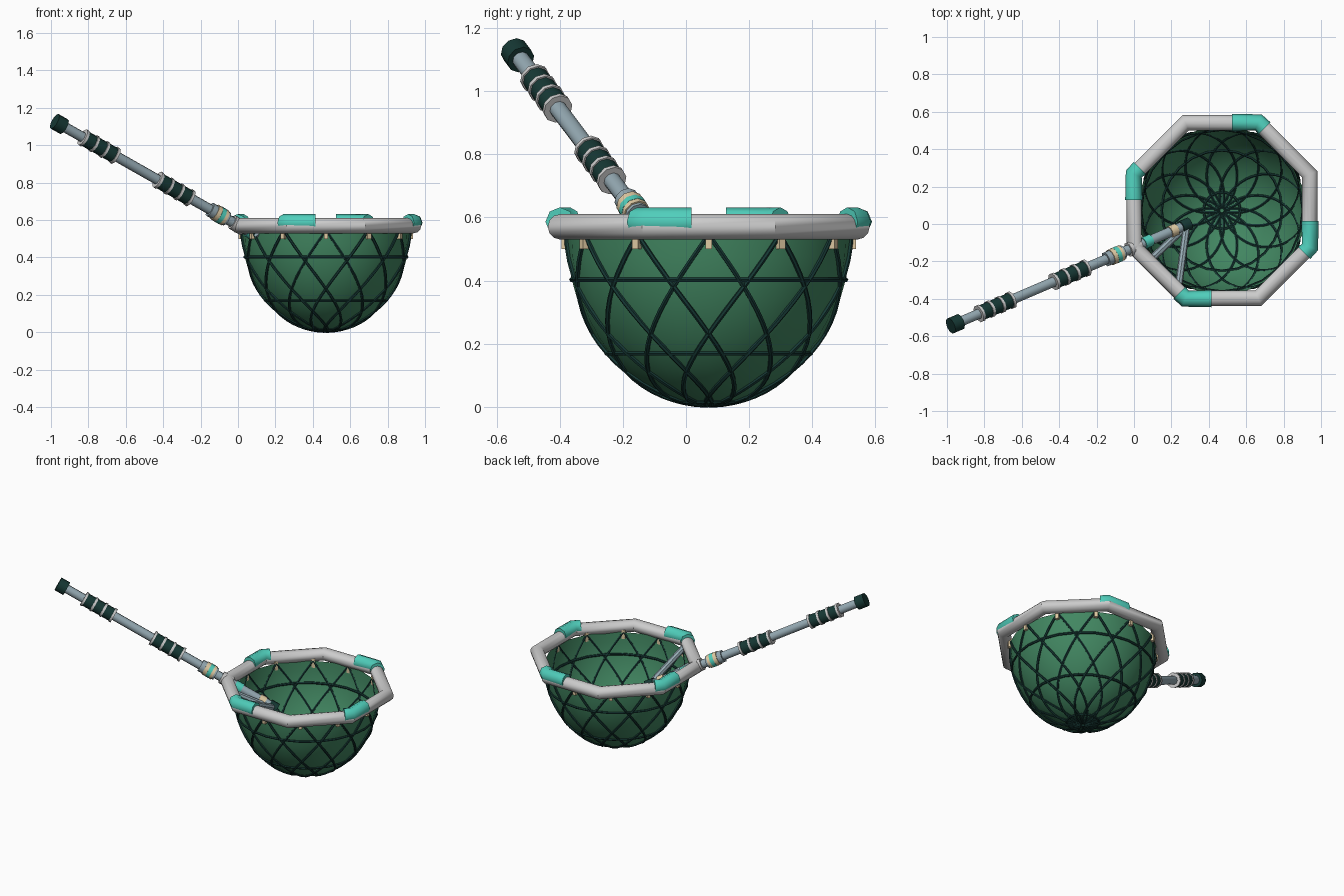
import bpy, bmesh
from math import sin, cos, pi, radians
from mathutils import Vector

if "Cube" in bpy.data.objects:
    bpy.data.objects.remove(bpy.data.objects["Cube"])

CX, CY, RIM_Z = 0.47, 0.072, 0.57
NET_TOP, NET_R, NET_H = 0.545, 0.45, 0.54


def material(name, rgb):
    m = bpy.data.materials.new(name)
    m.diffuse_color = (*rgb, 1)
    m.use_nodes = True
    m.node_tree.nodes["Principled BSDF"].inputs["Base Color"].default_value = m.diffuse_color
    return m


GREEN = material("net_green", (0.054, 0.24, 0.12))
DARK = material("dark_green", (0.008, 0.04, 0.035))
TEAL = material("teal", (0.08, 0.62, 0.5))
BEIGE = material("beige", (0.75, 0.6, 0.37))
STEEL = material("steel_blue", (0.3, 0.4, 0.45))


def finish(ob, name, mat=None, angle=None):
    ob.name = name
    if mat:
        ob.data.materials.clear()
        ob.data.materials.append(mat)
    bpy.ops.object.select_all(action='DESELECT')
    ob.select_set(True)
    bpy.context.view_layer.objects.active = ob
    if ob.type == 'CURVE':
        bpy.ops.object.convert(target='MESH')
        ob = bpy.context.object
    if angle:
        bpy.ops.object.shade_smooth_by_angle(angle=radians(angle))
    return ob


def rod(name, a, b, r, mat=None, sides=10):
    a, b = Vector(a), Vector(b)
    d = b - a
    bpy.ops.mesh.primitive_cylinder_add(vertices=sides, radius=r, depth=d.length, location=(a + b) / 2)
    ob = bpy.context.object
    ob.rotation_euler = d.to_track_quat('Z', 'Y').to_euler()
    return finish(ob, name, mat, 40)


def tubes(name, paths, r, mat, cyclic=False, res=1):
    cu = bpy.data.curves.new(name, 'CURVE')
    cu.dimensions = '3D'
    cu.bevel_depth, cu.bevel_resolution, cu.use_fill_caps = r, res, True
    for pts in paths:
        s = cu.splines.new('POLY')
        s.points.add(len(pts) - 1)
        for p, q in zip(s.points, pts):
            p.co = (*q, 1)
        s.use_cyclic_u = cyclic
    ob = bpy.data.objects.new(name, cu)
    bpy.context.collection.objects.link(ob)
    return finish(ob, name, mat, 50)


def polar(r, a, z):
    return Vector((CX + r * cos(a), CY + r * sin(a), z))


def on_net(u, a, out=0.0):
    # u runs from 0 at the rim to 1 at the bottom
    t = u * pi / 2
    return polar((NET_R + out) * cos(t), a, NET_TOP - (NET_H + out) * sin(t))


# octagonal rim
bpy.ops.mesh.primitive_torus_add(location=(CX, CY, RIM_Z), rotation=(0, 0, pi / 8),
                                 major_segments=8, minor_segments=12,
                                 major_radius=0.508, minor_radius=0.044)
bpy.context.object.scale.z = 0.92
finish(bpy.context.object, "rim", None, 40)

# teal corner sleeves
for i in range(4):
    c, nxt, prv = [polar(0.51, radians(a + 90 * i), RIM_Z + 0.016) for a in (-22.5, 22.5, -67.5)]
    tubes(f"rim_sleeve_{i}", [[c + (nxt - c).normalized() * 0.14, c, c + (prv - c).normalized() * 0.045]],
          0.046, TEAL, res=2)

# net bowl
bm = bmesh.new()
N, ROWS = 24, 12
rows = [[bm.verts.new(on_net(j / ROWS, 2 * pi * i / N)) for i in range(N)] for j in range(ROWS)]
bottom = bm.verts.new(on_net(1, 0))
for j in range(ROWS - 1):
    for i in range(N):
        k = (i + 1) % N
        bm.faces.new((rows[j][i], rows[j + 1][i], rows[j + 1][k], rows[j][k]))
for i in range(N):
    bm.faces.new((rows[-1][i], bottom, rows[-1][(i + 1) % N]))
bmesh.ops.recalc_face_normals(bm, faces=bm.faces)
me = bpy.data.meshes.new("net_bowl")
bm.to_mesh(me)
bm.free()
net = bpy.data.objects.new("net_bowl", me)
bpy.context.collection.objects.link(net)
finish(net, "net_bowl", GREEN, 40)

# crossing strands and hoops of the net
STEPS, TWIST = 20, radians(75)
tubes("net_strands", [[on_net(0.985 * j / STEPS, 2 * pi * i / 12 + s * TWIST * j / STEPS)
                       for j in range(STEPS + 1)] for i in range(12) for s in (-1, 1)], 0.008, DARK)
tubes("net_hoops", [[on_net(u, 2 * pi * i / 24) for i in range(24)] for u in (0.17, 0.49, 0.86)],
      0.008, DARK, cyclic=True)

# beige clips under the rim
for i in range(12):
    a = 2 * pi * i / 12
    bpy.ops.mesh.primitive_cube_add(size=1, location=polar(0.455, a, 0.53), rotation=(0, 0, a))
    bpy.context.object.scale = (0.022, 0.022, 0.06)
    finish(bpy.context.object, f"clip_{i}", BEIGE)


# handle, with its parts placed by x along the pole
def on_pole(x):
    return Vector((x, -0.125 + 0.428 * x, 0.572 - 0.567 * x))


def band(name, x0, x1, r, mat):
    rod(name, on_pole(x0), on_pole(x1), r, mat)


band("pole", -0.97, 0.27, 0.028, STEEL)
band("pole_end_cap", -0.98, -0.93, 0.045, DARK)
band("pole_inner_cap", 0.25, 0.295, 0.036, DARK)
for n, x in enumerate((-0.825, -0.425)):
    band(f"grip_{n}", x, x + 0.165, 0.043, DARK)
    for k in range(4):
        xr = x + 0.055 * k
        band(f"grip_ring_{n}_{k}", xr - 0.006, xr + 0.006, 0.048, None)
band("collar", -0.15, -0.06, 0.04, STEEL)
band("collar_beige", -0.125, -0.105, 0.045, BEIGE)
band("collar_teal", -0.105, -0.085, 0.046, TEAL)
band("collar_beige_lower", -0.085, -0.07, 0.045, BEIGE)
band("rim_socket", -0.03, 0.03, 0.04, None)
band("inner_teal_band", 0.05, 0.09, 0.034, TEAL)
band("inner_beige_band", 0.19, 0.225, 0.034, BEIGE)

# braces from the inner pole end to the rim
rod("brace_long", (0.28, -0.02, 0.42), (0.24, -0.32, 0.56), 0.02, STEEL, 8)
rod("brace_short", (0.26, -0.03, 0.42), (0.10, -0.18, 0.53), 0.02, STEEL, 8)
